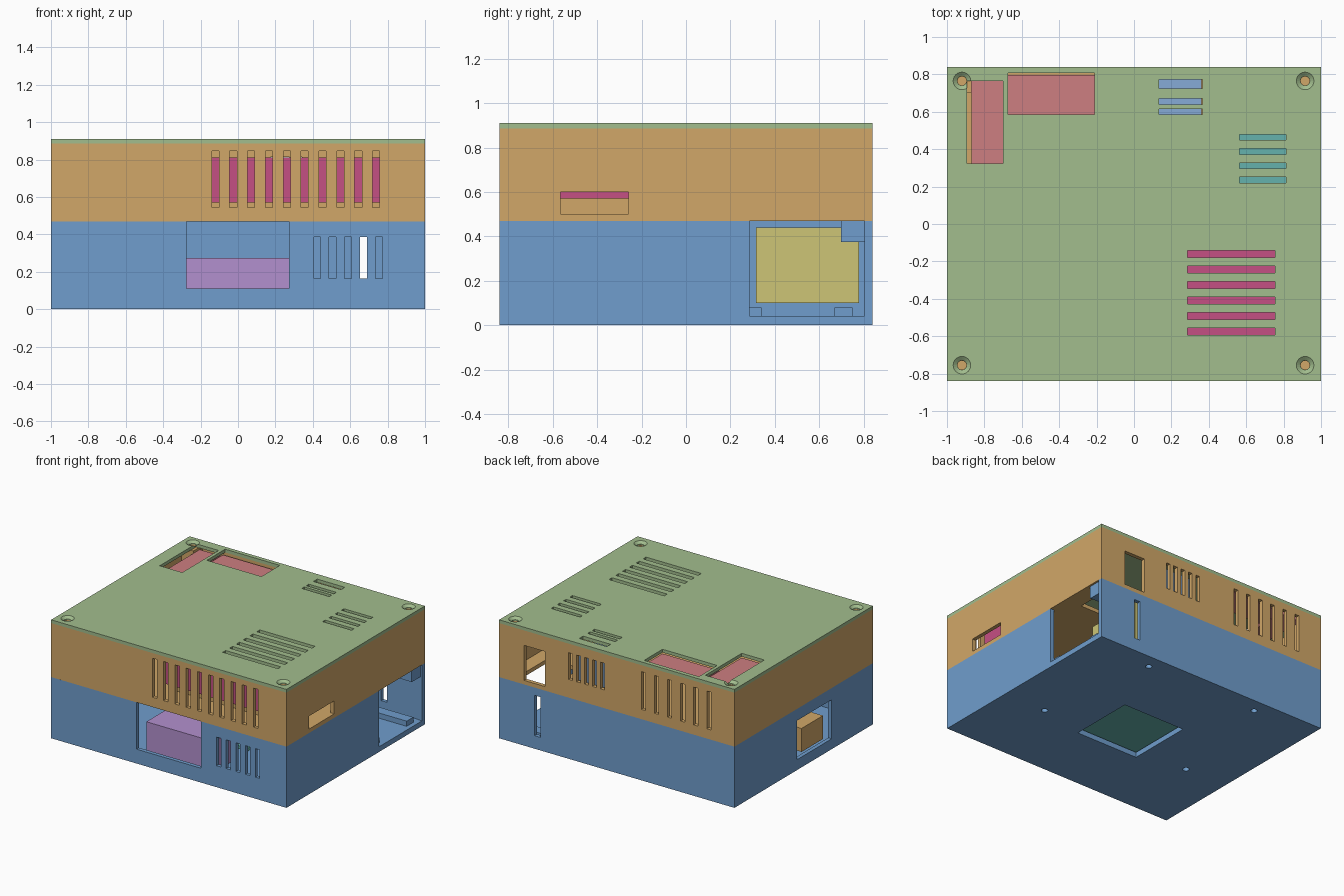
import bpy, bmesh
from mathutils import Matrix


def add_box(bm, x0, x1, y0, y1, z0, z1):
    m = Matrix.Translation(((x0 + x1) / 2, (y0 + y1) / 2, (z0 + z1) / 2)) @ \
        Matrix.Diagonal((x1 - x0, y1 - y0, z1 - z0, 1))
    bmesh.ops.create_cube(bm, size=1, matrix=m)


def add_cone(bm, x, y, z0, z1, r0, r1):
    bmesh.ops.create_cone(bm, cap_ends=True, segments=24, radius1=r0, radius2=r1, depth=z1 - z0,
                          matrix=Matrix.Translation((x, y, (z0 + z1) / 2)))


def make(name, boxes, color=None, cones=()):
    bm = bmesh.new()
    for b in boxes:
        add_box(bm, *b)
    for c in cones:
        add_cone(bm, *c)
    me = bpy.data.meshes.new(name)
    bm.to_mesh(me)
    bm.free()
    ob = bpy.data.objects.new(name, me)
    bpy.context.collection.objects.link(ob)
    if color:
        mat = bpy.data.materials.new(name + "_color")
        mat.diffuse_color = (*color, 1)
        me.materials.append(mat)
    return ob


def modify(ob, boxes, op="DIFFERENCE", cones=()):
    tool = make("helper", boxes, None, cones)
    tool.hide_render = True
    mod = ob.modifiers.new("bool", "BOOLEAN")
    mod.operation, mod.solver, mod.object = op, "EXACT", tool
    bpy.context.view_layer.objects.active = ob
    bpy.ops.object.modifier_apply(modifier=mod.name)
    bpy.data.objects.remove(tool)


BLUE, ORANGE, GREEN = (0.16, 0.34, 0.61), (0.64, 0.39, 0.14), (0.36, 0.51, 0.27)
RED, PINK, PURPLE = (0.61, 0.21, 0.22), (0.56, 0.08, 0.23), (0.45, 0.28, 0.62)
YELLOW, TEAL, SKY = (0.61, 0.56, 0.18), (0.13, 0.45, 0.42), (0.24, 0.41, 0.68)
X, Y, T = 1.0, 0.84, 0.03
corners = [(-1, -1), (1, -1), (-1, 1), (1, 1)]


def corner_blocks(z0, z1):
    out = []
    for sx, sy in corners:
        xs, ys = sorted((sx * 0.87, sx * 0.985)), sorted((sy * 0.7, sy * 0.825))
        out.append((*xs, *ys, z0, z1))
    return out


# Lower tray: shell, corner bosses, floor rails
tray = make("lower_case", [(-X, X, -Y, Y, 0, 0.47)], BLUE)
modify(tray, [(-X + T, X - T, -Y + T, Y - T, 0.04, 0.6)])
modify(tray, corner_blocks(0.375, 0.47) + [(0.66, 0.985, 0.67, 0.75, 0.03, 0.08),
                                           (0.66, 0.985, 0.27, 0.34, 0.03, 0.08)], "UNION")
cuts = [(-0.275, 0.272, -0.9, -0.78, 0.11, 0.6),      # front connector opening
        (0.965, 1.1, 0.285, 0.805, 0.04, 0.374),      # right opening
        (0.965, 1.1, 0.285, 0.699, 0.37, 0.6),
        (0.986, 1.1, 0.69, 0.805, 0.37, 0.6),
        (0.65, 0.70, 0.78, 0.9, 0.10, 0.41),          # back slot
        (-1.1, -0.95, -0.34, 0.08, 0.08, 0.38),       # left opening
        (-0.27, 0.26, -0.30, 0.21, -0.1, 0.055)]      # floor window
cuts += [(0.405 + i * 0.0825, 0.442 + i * 0.0825, -0.9, -0.78, 0.165, 0.385) for i in range(5)]
for c in cuts:
    modify(tray, [c])
modify(tray, [], cones=[(x, y, -0.05, 0.03, 0.023, 0.023) for x, y in
                        [(0.477, 0.728), (0.64, -0.21), (-0.484, 0.728), (-0.645, -0.205)]])

# Upper box: shell with floor, corner posts, module plinth
upper = make("upper_case", [(-X, X, -Y, Y, 0.47, 0.885)], ORANGE)
modify(upper, [(-X + T, X - T, -Y + T, Y - T, 0.5, 1.0)])
modify(upper, corner_blocks(0.49, 0.885) + [(-0.15, 0.8, -0.58, -0.15, 0.49, 0.57)], "UNION")
cuts = [(-0.14 + i * 0.0955, -0.102 + i * 0.0955, -0.9, -0.77, 0.545, 0.845) for i in range(10)]
cuts += [(0.106 + i * 0.0675, 0.14 + i * 0.0675, 0.77, 0.9, 0.61, 0.815) for i in range(5)]
cuts += [(-0.80 + i * 0.111, -0.765 + i * 0.111, 0.77, 0.9, 0.545, 0.835) for i in range(6)]
cuts += [(0.61, 0.787, 0.77, 0.9, 0.501, 0.77),       # back opening
         (0.95, 1.1, -0.565, -0.26, 0.501, 0.6)]      # right slot
modify(upper, cuts)
modify(upper, [(0.58, 0.86, 0.45, 0.809, 0.4, 0.52)])  # cable pass in floor
screws = [(x, y) for x in (-0.92, 0.915) for y in (-0.755, 0.765)]
modify(upper, [], cones=[(x, y, 0.84, 0.95, 0.024, 0.024) for x, y in screws])

# Lid with vents, display windows and countersinks
lid = make("lid", [(-X, X, -Y, Y, 0.885, 0.91)], GREEN)
cuts = [(0.285, 0.755, y - 0.018, y + 0.018, 0.8, 1)
        for y in [-0.575 + i * 0.0828 for i in range(6)]]
cuts += [(0.565, 0.812, y - 0.015, y + 0.015, 0.8, 1) for y in [0.235 + i * 0.0763 for i in range(4)]]
cuts += [(0.133, 0.367, a, b, 0.8, 1) for a, b in [(0.585, 0.615), (0.64, 0.67), (0.725, 0.772)]]
cuts += [(-0.675, -0.21, 0.585, 0.808, 0.8, 1), (-0.892, -0.70, 0.323, 0.765, 0.8, 1)]
modify(lid, cuts)
modify(lid, [], cones=[(x, y, 0.8, 1.0, 0.025, 0.025) for x, y in screws])
modify(lid, [], cones=[(x, y, 0.893, 0.9115, 0.025, 0.049) for x, y in screws])

# Internal modules
make("power_module", [(-0.2, 0.82, -0.65, -0.1, 0.57, 0.81)], PINK)
make("display_back", [(-0.685, -0.2, 0.57, 0.797, 0.84, 0.868)], RED)
make("display_side", [(-0.868, -0.69, 0.31, 0.775, 0.84, 0.868)], RED)
make("regulator", [(0.12, 0.36, 0.56, 0.785, 0.57, 0.805)], SKY)
make("balancer_board", [(0.55, 0.83, 0.2, 0.5, 0.76, 0.805)], TEAL)
make("front_connector", [(-0.275, 0.3, -0.72, -0.49, 0.04, 0.275)], PURPLE)
make("side_board", [(0.615, 0.645, 0.315, 0.78, 0.1, 0.44)], YELLOW)
make("left_connector", [(-0.94, -0.75, -0.32, -0.06, 0.07, 0.25)], ORANGE)
make("base_panel", [(-0.32, 0.32, -0.34, 0.27, 0.06, 0.085)], TEAL)
